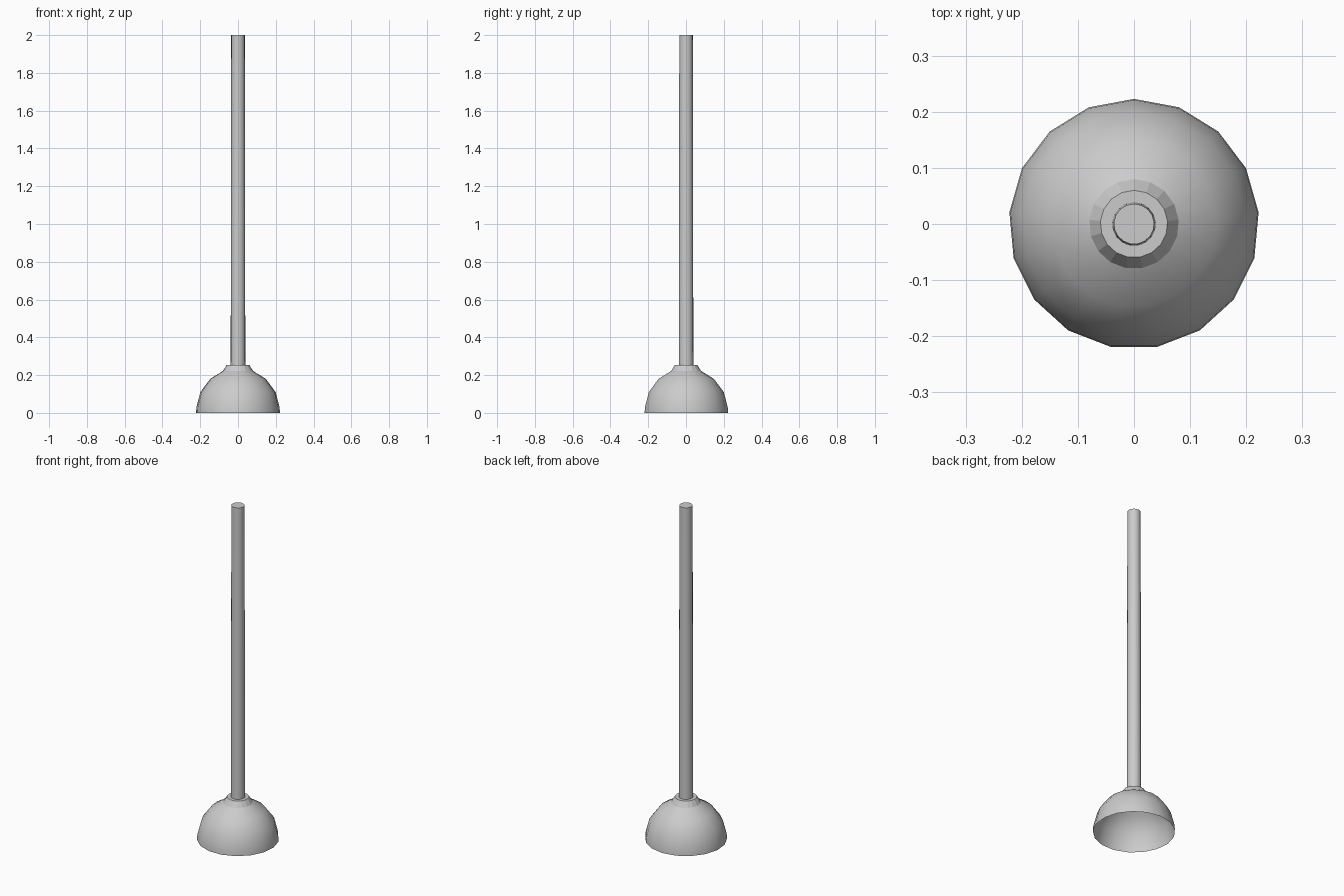
import bpy, bmesh, math

if "Cube" in bpy.data.objects:
    bpy.data.objects.remove(bpy.data.objects["Cube"])

SIDES = 17  # one corner points to +y


def lathe(name, profile, sides=SIDES, cap_top=False, cap_bottom=False, smooth=None):
    """Revolve (radius, z) points around the z axis."""
    bm = bmesh.new()
    rings = []
    for r, z in profile:
        ring = []
        for i in range(sides):
            a = math.pi / 2 + 2 * math.pi * i / sides
            ring.append(bm.verts.new((r * math.cos(a), r * math.sin(a), z)))
        rings.append(ring)
    for low, high in zip(rings, rings[1:]):
        for i in range(sides):
            j = (i + 1) % sides
            bm.faces.new((low[i], low[j], high[j], high[i]))
    if cap_top:
        bm.faces.new(rings[-1])
    if cap_bottom:
        bm.faces.new(rings[0][::-1])
    mesh = bpy.data.meshes.new(name)
    bm.to_mesh(mesh)
    bm.free()
    obj = bpy.data.objects.new(name, mesh)
    bpy.context.collection.objects.link(obj)
    if smooth:
        mesh.shade_smooth()
        bpy.ops.object.select_all(action='DESELECT')
        obj.select_set(True)
        bpy.context.view_layer.objects.active = obj
        bpy.ops.object.shade_smooth_by_angle(angle=math.radians(smooth))
    return obj


# Open rubber cup
lathe("rubber_cup", [(0.223, 0), (0.221, 0.03), (0.20, 0.11),
                     (0.148, 0.18), (0.08, 0.222)], smooth=50)

# Faceted collar gripping the handle
lathe("collar", [(0.08, 0.222), (0.06, 0.254), (0.037, 0.254)])

# Long, slightly tapered handle
lathe("handle", [(0.039, 0.25), (0.036, 2.0)],
      cap_top=True, cap_bottom=True, smooth=40)
